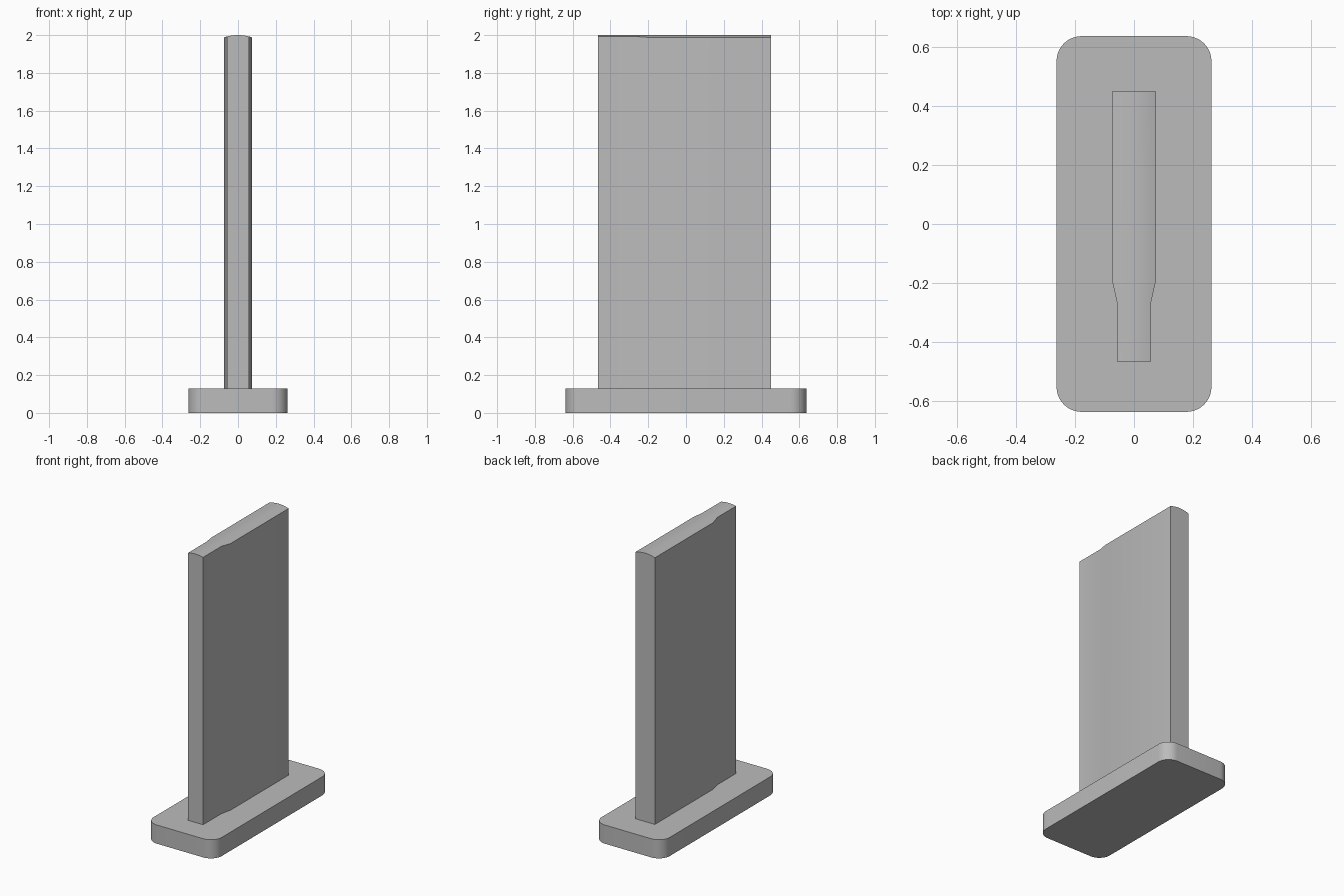
import bpy
import bmesh
import math

cube = bpy.data.objects.get("Cube")
if cube:
    bpy.data.objects.remove(cube, do_unlink=True)

BASE_TOP = 0.13
CROWN_RADIUS = 0.23

grey = bpy.data.materials.new("plain_grey")
grey.use_nodes = True
grey.diffuse_color = (0.5, 0.5, 0.5, 1)
grey.node_tree.nodes["Principled BSDF"].inputs["Base Color"].default_value = (0.5, 0.5, 0.5, 1)


def loft(name, rings):
    """Join matching rings of points and cap both ends."""
    bm = bmesh.new()
    loops = [[bm.verts.new(p) for p in ring] for ring in rings]
    for a, b in zip(loops, loops[1:]):
        for i in range(len(a)):
            j = (i + 1) % len(a)
            bm.faces.new((a[i], a[j], b[j], b[i]))
    bm.faces.new(loops[0])
    bm.faces.new(loops[-1])
    bmesh.ops.recalc_face_normals(bm, faces=bm.faces)
    mesh = bpy.data.meshes.new(name)
    bm.to_mesh(mesh)
    bm.free()
    mesh.materials.append(grey)
    obj = bpy.data.objects.new(name, mesh)
    bpy.context.collection.objects.link(obj)
    bpy.ops.object.select_all(action="DESELECT")
    obj.select_set(True)
    bpy.context.view_layer.objects.active = obj
    bpy.ops.object.shade_smooth_by_angle(angle=math.radians(30))
    return obj


def rounded_rectangle(half_x, half_y, radius, z, steps=12):
    ring = []
    for quarter, (sx, sy) in enumerate(((1, 1), (-1, 1), (-1, -1), (1, -1))):
        for k in range(steps + 1):
            a = math.pi / 2 * (quarter + k / steps)
            ring.append((sx * (half_x - radius) + radius * math.cos(a),
                         sy * (half_y - radius) + radius * math.sin(a), z))
    return ring


def crowned_section(y, half_width, steps=16):
    """Upright slab section whose top follows a shallow arc."""
    ring = [(-half_width, y, BASE_TOP), (half_width, y, BASE_TOP)]
    for k in range(steps + 1):
        x = half_width * (1 - 2 * k / steps)
        z = 2 - CROWN_RADIUS + math.sqrt(CROWN_RADIUS ** 2 - x * x)
        ring.append((x, y, z))
    return ring


# Foot plate with rounded vertical corners
loft("base_plate", [rounded_rectangle(0.263, 0.638, 0.085, z) for z in (0, BASE_TOP)])

# Upright slab: narrow front, short taper, wide back
stations = ((-0.467, 0.058), (-0.265, 0.058), (-0.19, 0.075), (0.45, 0.075))
loft("upright_slab", [crowned_section(y, w) for y, w in stations])
